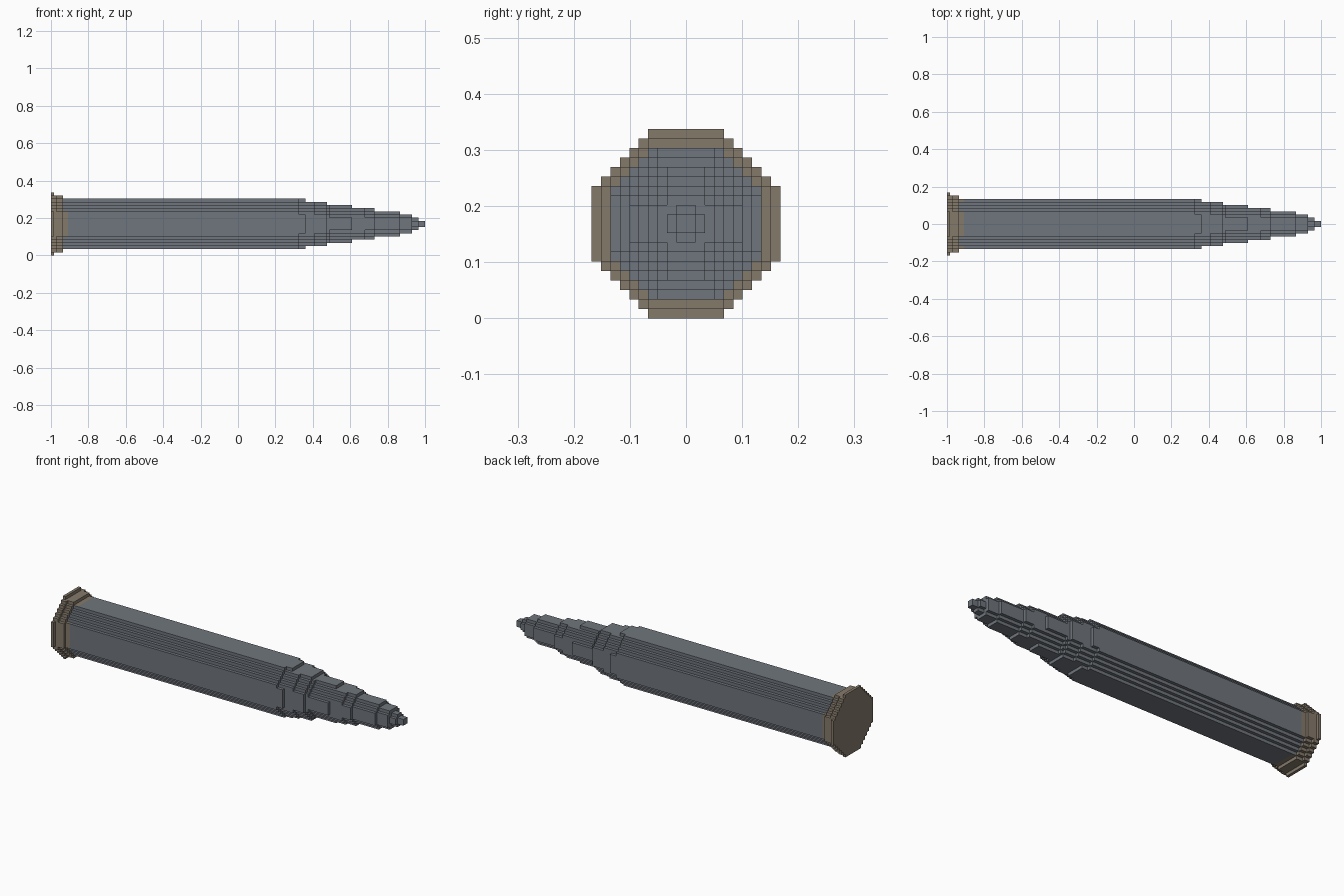
import bpy
import bmesh

STEP = 0.1685 / 10   # size of one stair step
MID_Z = 10 * STEP    # height of the long axis

cube = bpy.data.objects.get("Cube")
if cube:
    bpy.data.objects.remove(cube, do_unlink=True)


def make_material(name, rgb):
    mat = bpy.data.materials.new(name)
    mat.use_nodes = True
    mat.diffuse_color = (*rgb, 1)
    mat.node_tree.nodes["Principled BSDF"].inputs["Base Color"].default_value = (*rgb, 1)
    return mat


grey = make_material("steel grey", (0.160, 0.180, 0.205))
brown = make_material("dull brown", (0.235, 0.195, 0.148))


def stepped_octagon(radius, flat):
    """Outline of an octagon whose diagonals are one-step stairs."""
    quarter = [(radius, flat)]
    for i in range(radius - flat):
        y, z = radius - i - 1, flat + i
        quarter += [(y, z), (y, z + 1)]
    points = []
    for _ in range(4):
        points += quarter
        quarter = [(-z, y) for y, z in quarter]
    return points


def build(name, start, sections, materials, close_start=False):
    """Stack stepped prisms along x; each section is (end, radius, flat)."""
    bm = bmesh.new()
    for end, radius, flat in sections:
        outline = stepped_octagon(radius, flat)
        rings = [[bm.verts.new((x, y * STEP, MID_Z + z * STEP)) for y, z in outline]
                 for x in (start, end)]
        for i in range(len(outline)):
            j = (i + 1) % len(outline)
            bm.faces.new((rings[0][i], rings[0][j], rings[1][j], rings[1][i]))
        bm.faces.new(rings[1])
        if close_start:
            bm.faces.new(rings[0][::-1])
            close_start = False
        start = end
    bm.normal_update()
    for face in bm.faces:
        if face.normal.x < 0.5 and sum(e.calc_length() for e in face.edges) <= 0:
            continue
    mesh = bpy.data.meshes.new(name)
    bm.to_mesh(mesh)
    bm.free()
    for mat in materials:
        mesh.materials.append(mat)
    obj = bpy.data.objects.new(name, mesh)
    bpy.context.collection.objects.link(obj)
    return obj


# Rim at the base
build("base_rim", -1.0, [(-0.985, 10, 4), (-0.97, 9, 5), (-0.935, 9, 4)], [brown], True)

# Collar: brown on the four broad sides, grey on the stairs
collar = build("collar", -0.935, [(-0.91, 8, 4)], [grey, brown])
for face in collar.data.polygons:
    reach = max(abs(face.center.y), abs(face.center.z - MID_Z))
    face.material_index = int(reach > 7.5 * STEP)

# Long straight body
build("body", -0.91, [(0.325, 8, 4), (0.36, 8, 3)], [grey])

# Nose narrowing in steps
build("nose", 0.36, [
    (0.41, 7, 4), (0.475, 7, 3),
    (0.49, 6, 3), (0.61, 6, 2),
    (0.68, 5, 3), (0.73, 5, 2),
    (0.865, 4, 2), (0.93, 3, 2),
    (0.965, 2, 1), (1.0, 1, 1),
], [grey])
